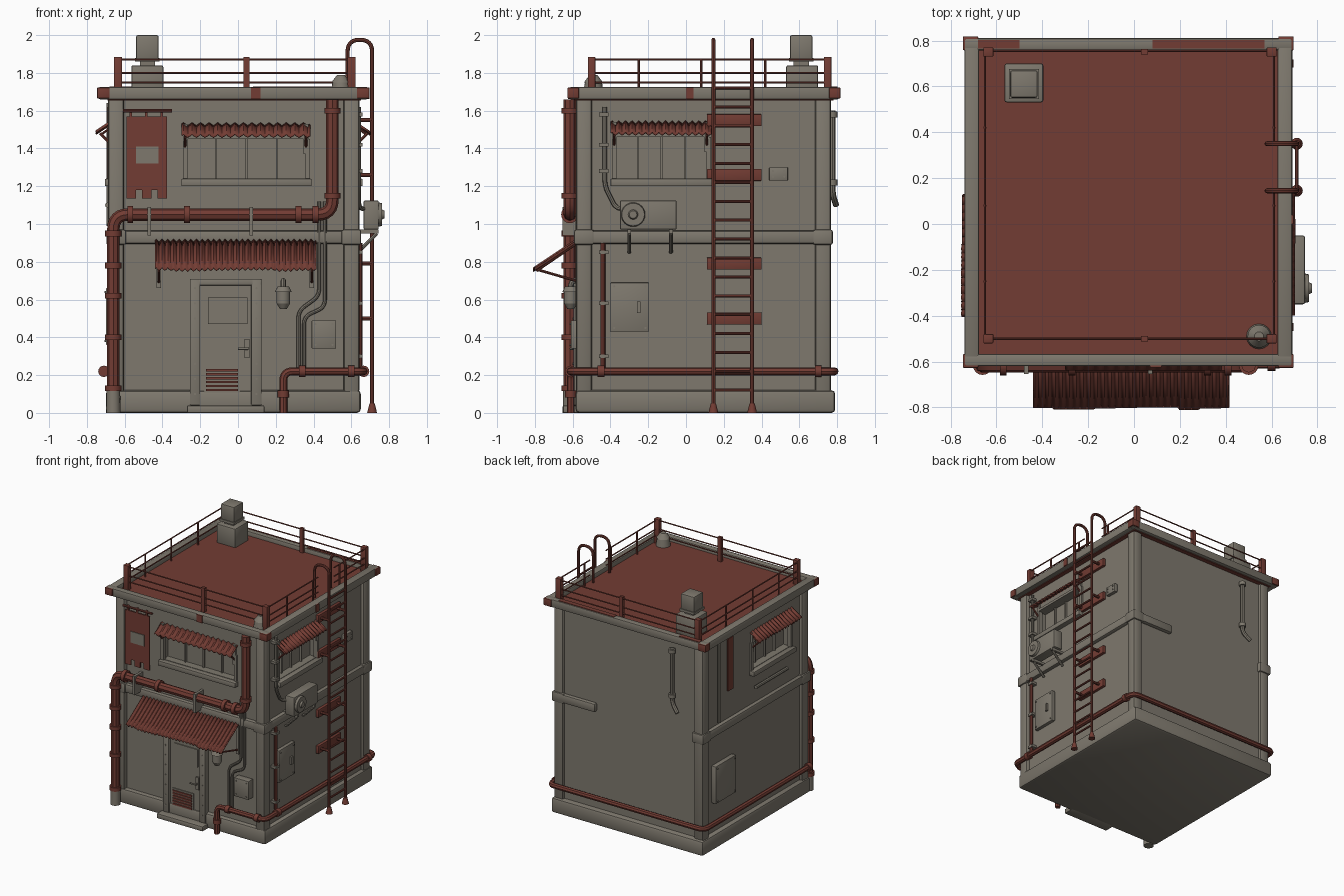
import bpy, bmesh, math, random
from mathutils import Vector

random.seed(4)
if "Cube" in bpy.data.objects:
    bpy.data.objects.remove(bpy.data.objects["Cube"], do_unlink=True)


def material(name, colour):
    mat = bpy.data.materials.new(name)
    mat.use_nodes = True
    mat.diffuse_color = colour
    mat.node_tree.nodes["Principled BSDF"].inputs["Base Color"].default_value = colour
    return mat


GREY = material("warm concrete grey", (.21, .19, .155, 1))
RED = material("rust red", (.17, .045, .033, 1))


def link(name, mesh, mat):
    obj = bpy.data.objects.new(name, mesh)
    bpy.context.scene.collection.objects.link(obj)
    mesh.materials.clear()
    mesh.materials.append(mat)
    return obj


def from_bmesh(name, bm, mat):
    mesh = bpy.data.meshes.new(name)
    bm.to_mesh(mesh)
    bm.free()
    return link(name, mesh, mat)


def box(name, low, high, mat=GREY, bevel=0):
    bm = bmesh.new()
    bmesh.ops.create_cube(bm, size=1)
    for v in bm.verts:
        v.co = [a + (b - a) * (c + .5) for a, b, c in zip(low, high, v.co)]
    if bevel:
        bmesh.ops.bevel(bm, geom=bm.edges[:], offset=bevel, segments=2, profile=.5, affect='EDGES')
    return from_bmesh(name, bm, mat)


def drum(name, centre, r1, r2, length, axis=(0, 0, 1), mat=GREY, sides=16):
    bm = bmesh.new()
    bmesh.ops.create_cone(bm, cap_ends=True, segments=sides, radius1=r1, radius2=r2, depth=length)
    turn = Vector(axis).to_track_quat('Z', 'Y')
    for v in bm.verts:
        v.co = turn @ v.co + Vector(centre)
    return from_bmesh(name, bm, mat)


def pipe(name, points, radius, mat=RED, bend=0):
    """Round tube along a path whose inner corners are rounded."""
    pts = [Vector(p) for p in points]
    path = [pts[0]]
    for before, p, after in zip(pts, pts[1:], pts[2:]):
        a, b = p + (before - p).normalized() * bend, p + (after - p).normalized() * bend
        steps = [i / 6 for i in range(7)] if bend else [0]
        path += [a * (1 - t) ** 2 + p * 2 * t * (1 - t) + b * t * t for t in steps]
    path.append(pts[-1])
    curve = bpy.data.curves.new(name, 'CURVE')
    curve.dimensions, curve.bevel_depth = '3D', radius
    curve.bevel_resolution, curve.use_fill_caps = 2, True
    spline = curve.splines.new('POLY')
    spline.points.add(len(path) - 1)
    for sp, p in zip(spline.points, path):
        sp.co = (*p, 1)
    temp = bpy.data.objects.new(name + "_path", curve)
    bpy.context.scene.collection.objects.link(temp)
    bpy.context.view_layer.update()
    mesh = bpy.data.meshes.new_from_object(temp.evaluated_get(bpy.context.evaluated_depsgraph_get()))
    bpy.data.objects.remove(temp)
    return link(name, mesh, mat)


# Wall coordinates: u along the wall, d outward, v up
WALL = {
    "front": lambda u, d, v: (u, -.55 - d, v),
    "back": lambda u, d, v: (u, .745 + d, v),
    "left": lambda u, d, v: (.615 + d, u, v),
    "right": lambda u, d, v: (-.66 - d, u, v),
}


def wall_box(side, name, u, d, v, mat=GREY, bevel=0):
    ends = zip(WALL[side](u[0], d[0], v[0]), WALL[side](u[1], d[1], v[1]))
    low, high = zip(*[sorted(pair) for pair in ends])
    return box(f"{side}_{name}", low, high, mat, bevel)


def wall_pipe(side, name, points, radius, mat=RED, bend=0):
    return pipe(f"{side}_{name}", [WALL[side](*p) for p in points], radius, mat, bend)


def panel(side, name, u, v, depth=.03):
    wall_box(side, name, u, (0, depth), v, GREY, .005)
    for a in (u[0] + .02, u[1] - .02):
        for b in (v[0] + .02, v[1] - .02):
            wall_pipe(side, name + "_bolt", [(a, depth, b), (a, depth + .006, b)], .006, GREY)


def awning(side, name, u, reach, v, waves):
    """Corrugated sheets with slightly uneven lower edges."""
    bm = bmesh.new()
    rows, drop = [], 0
    for i in range(waves * 4 + 1):
        if i % 12 == 0:
            drop = random.uniform(0, .05)
        a = u[0] + (u[1] - u[0]) * i / (waves * 4)
        lift = .008 * math.sin(i * math.pi / 2)
        rows.append([bm.verts.new(WALL[side](a, reach * t, v[1] + (v[0] - v[1]) * t + lift))
                     for t in (0, .5, 1 - drop)])
    for p, q in zip(rows, rows[1:]):
        for k in range(2):
            bm.faces.new((p[k], p[k + 1], q[k + 1], q[k]))
    obj = from_bmesh(f"{side}_{name}", bm, RED)
    obj.modifiers.new("thickness", 'SOLIDIFY').thickness = .008
    for a in (u[0] + .02, u[1] - .02):
        wall_pipe(side, name + "_strut", [(a, 0, v[0] - .07), (a, reach - .02, v[0])], .007)
        wall_pipe(side, name + "_arm", [(a, 0, v[1] - .02), (a, reach - .02, v[0] - .01)], .006)
        wall_box(side, name + "_mount", (a - .012, a + .012), (0, .015), (v[0] - .1, v[1]))


def window(side, u, v):
    wall_box(side, "window_sill", (u[0] - .02, u[1] + .02), (0, .045), (v[0] - .04, v[0]), GREY, .006)
    wall_box(side, "window_lintel", u, (-.02, .015), (v[1], v[1] + .02))
    for a in u:
        wall_box(side, "window_jamb", (a - .012, a + .012), (-.02, .015), v)
    for k in range(1, 4):
        a = u[0] + (u[1] - u[0]) * k / 4
        wall_box(side, "window_mullion", (a - .005, a + .005), (-.06, -.045), v)


# Main walls with recessed window openings
walls = box("walls", (-.66, -.55, .02), (.615, .745, 1.67))
OPENINGS = {"front": ((-.28, .37), (1.24, 1.45)), "left": ((-.38, .12), (1.24, 1.46)),
            "right": ((-.38, .12), (1.24, 1.46))}
bpy.context.view_layer.objects.active = walls
for side, (u, v) in OPENINGS.items():
    cutter = wall_box(side, "window_cutter", u, (-.06, .05), v)
    cutter.hide_render = True
    cut = walls.modifiers.new("opening", 'BOOLEAN')
    cut.operation, cut.solver, cut.object = 'DIFFERENCE', 'EXACT', cutter
    bpy.ops.object.modifier_apply(modifier=cut.name)
    bpy.data.objects.remove(cutter)
    window(side, u, v)
    awning(side, "window_awning", (u[0] - .02, u[1] + .01), .09, (v[1] + .02, v[1] + .08), 15)

# Plinth, corner pillars and middle band
box("plinth", (-.7, -.585, 0), (.65, .79, .12), GREY, .02)
for x in (-.645, .6):
    for y in (-.54, .725):
        box("corner_pillar", (x - .042, y - .042, .1), (x + .042, y + .042, 1.68), GREY, .018)
        box("band_collar", (x - .052, y - .052, .89), (x + .052, y + .052, .97), GREY, .01)
for side, u in {"front": (-.69, .64), "left": (-.58, .77), "right": (-.58, .77), "back": (.27, .64)}.items():
    wall_box(side, "middle_band", u, (-.01, .032), (.895, .965), GREY, .014)

# Roof slab and parapet trim with red clips
box("roof", (-.69, -.59, 1.655), (.65, .78, 1.69), RED)
for y in (-.62, .757):
    box("parapet_long", (-.74, y, 1.66), (.69, y + .053, 1.725), GREY, .01)
for x in (-.74, .625):
    box("parapet_side", (x, -.61, 1.66), (x + .065, .8, 1.725), GREY, .01)
for x in (-.74, .635):
    for y in (-.625, .76):
        box("trim_corner_clip", (x - .006, y - .003, 1.665), (x + .061, y + .058, 1.722), RED, .005)
box("trim_front_clip", (.07, -.626, 1.662), (.12, -.58, 1.722), RED)
box("trim_side_clip", (.65, 0, 1.662), (.696, .04, 1.722), RED)
for u in ((-.68, -.5), (.08, .57)):
    box("trim_back_patch", (u[0], .765, 1.72), (u[1], .803, 1.729), RED)

# Roof railing
for x in (-.635, .6):
    for y in (-.5, .75):
        box("rail_corner_post", (x - .022, y - .02, 1.68), (x + .022, y + .02, 1.885), RED, .004)
for y in (-.5, .75):
    box("rail_middle_post", (.03, y - .012, 1.68), (.06, y + .012, 1.885), RED)
for x in (-.65, .61):
    for y in (-.25, .08, .42):
        pipe("rail_thin_post", [(x, y, 1.68), (x, y, 1.87)], .007)
for z in (1.75, 1.8, 1.87):
    for y in (-.5, .755):
        pipe("rail_long", [(-.64, y, z), (.6, y, z)], .005)
    pipe("rail_right", [(-.65, -.5, z), (-.65, .75, z)], .005)
    for a, b in ((-.5, .145), (.35, .75)):
        pipe("rail_left", [(.61, a, z), (.61, b, z)], .005)

# Chimney and roof vent
box("chimney_base", (-.565, .53, 1.68), (-.395, .7, 1.84), GREY, .01)
box("chimney_neck", (-.52, .57, 1.83), (-.44, .65, 1.88))
box("chimney_head", (-.54, .55, 1.87), (-.42, .67, 2), GREY, .01)
box("chimney_cap_rim", (-.545, .545, 1.86), (-.415, .675, 1.88))
drum("vent_skirt", (.545, -.49, 1.72), .055, .045, .06)
drum("vent_dome", (.545, -.49, 1.77), .05, .02, .04)

# Large front drainpipe with couplings
pipe("drainpipe", [(-.66, -.615, .1), (-.66, -.615, 1.05), (.5, -.615, 1.05), (.5, -.615, 1.66)], .033, RED, .08)
drum("drainpipe_foot", (-.66, -.615, .065), .038, .036, .13)
for z in (.13, .4, .62, .78, .95):
    drum("drain_coupling", (-.66, -.615, z), .043, .043, .03, mat=RED)
for z in (1.15, 1.6):
    drum("drain_coupling", (.5, -.615, z), .043, .043, .03, mat=RED)
for x in (-.57, -.27, .32, .41):
    drum("drain_coupling", (x, -.615, 1.05), .046, .046, .03, (1, 0, 0), RED)
for x in (-.47, .07):
    wall_box("front", "drain_hanger", (x - .01, x + .01), (0, .105), (.94, 1.09))

# Low red pipe running round the building
pipe("ring_pipe", [(.24, -.61, 0), (.24, -.61, .22), (.665, -.61, .22), (.665, .787, .22),
                   (-.71, .787, .22), (-.71, -.56, .22)], .021, RED, .05)
for c, axis in (((.24, -.61, .1), (0, 0, 1)), ((.34, -.61, .22), (1, 0, 0)), ((.6, -.61, .22), (1, 0, 0)),
                ((.665, -.45, .22), (0, 1, 0)), ((.665, .7, .22), (0, 1, 0)), ((-.71, -.54, .22), (0, 1, 0))):
    drum("ring_pipe_coupling", c, .03, .03, .035, axis, RED)

# Ladder with hooped tops and wall brackets
for y in (.145, .35):
    pipe("ladder_rail", [(.71, y, 0), (.71, y, 1.975), (.58, y, 1.975), (.58, y, 1.7)], .011, RED, .064)
    drum("ladder_foot", (.71, y, .025), .026, .014, .05, mat=RED)
for k in range(17):
    z = .12 + k * .1
    pipe("ladder_rung", [(.71, .145, z), (.71, .35, z)], .008)
for z in (.5, .79, 1.26, 1.55):
    wall_box("left", "ladder_bracket", (.11, .4), (0, .025), (z - .032, z + .032), RED, .004)
    for y in (.145, .35):
        wall_pipe("left", "ladder_stay", [(y, 0, z), (y, .095, z)], .011)

# Entrance awning, step and door
awning("front", "entrance_awning", (-.44, .41), .262, (.76, .935), 28)
wall_box("front", "step", (-.27, .14), (0, .1), (0, .04), GREY, .008)
wall_box("front", "door_leaf", (-.2, .07), (0, .025), (.04, .68))
for u in ((-.255, -.2), (.07, .125)):
    wall_box("front", "door_jamb", u, (0, .045), (.04, .71), GREY, .006)
    for k in range(8):
        a, z = sum(u) / 2, .1 + k * .08
        wall_pipe("front", "door_rivet", [(a, .045, z), (a, .05, z)], .006, GREY)
wall_box("front", "door_head", (-.255, .125), (0, .045), (.675, .71), GREY, .006)
wall_box("front", "door_plate", (-.16, .05), (.025, .033), (.47, .61), GREY)
wall_box("front", "door_vent", (-.18, .01), (.025, .032), (.1, .245))
for k in range(6):
    wall_box("front", "door_slat", (-.17, 0), (.03, .04), (.115 + k * .021, .127 + k * .021), RED)
wall_box("front", "door_lock", (.035, .06), (.025, .04), (.29, .39))
wall_pipe("front", "door_handle", [(.05, .04, .34), (.05, .06, .34), (0, .06, .34)], .007, GREY)

# Wall lamp, fuse box and conduits beside the door
wall_pipe("front", "lamp_arm", [(.24, 0, .7), (.24, .06, .7), (.24, .06, .64)], .014, GREY, .03)
for z, r1, r2, h in ((.655, .045, .03, .03), (.61, .036, .036, .06), (.565, .018, .036, .03)):
    drum("lamp_body", WALL["front"](.24, .06, z), r1, r2, h)
panel("front", "fuse_box", (.39, .52), (.34, .49), .06)
for k, u in enumerate((.43, .46)):
    wall_pipe("front", "conduit", [(u, .025, 1.12), (u, .025, .62 - k * .06), (u - .11, .025, .54 - k * .03),
                                   (u - .11, .025, .2)], .01, GREY, .04)

# Hanging banner with a notched hem
wall_pipe("front", "banner_bar", [(-.61, .04, 1.6), (-.35, .04, 1.6)], .009)
wall_box("front", "banner_cloth", (-.59, -.375), (.03, .04), (1.18, 1.57), RED)
wall_box("front", "banner_patch", (-.54, -.42), (.04, .045), (1.32, 1.41), GREY)
for k in range(3):
    u = -.59 + k * .082
    wall_box("front", "banner_tab", (u, u + .05), (.03, .04), (1.135, 1.18), RED)
    wall_box("front", "banner_loop", (u + .015, u + .03), (.03, .04), (1.57, 1.61), RED)

# Left wall: air conditioner, hatch, conduits and switch box
wall_box("left", "cooler_body", (-.35, -.05), (.05, .13), (.97, 1.125), GREY, .008)
drum("cooler_fan_ring", WALL["left"](-.28, .135, 1.05), .066, .06, .025, (1, 0, 0), sides=24)
drum("cooler_fan_hub", WALL["left"](-.28, .15, 1.05), .03, .02, .02, (1, 0, 0))
for y in (-.3, -.08):
    wall_box("left", "cooler_shelf", (y - .01, y + .01), (0, .13), (.95, .97))
    wall_pipe("left", "cooler_strut", [(y, .02, .85), (y, .12, .95)], .01, GREY)
panel("left", "hatch", (-.4, -.195), (.43, .69))
wall_box("left", "hatch_handle", (-.26, -.24), (.03, .045), (.53, .59))
panel("left", "switch_box", (.44, .54), (1.23, 1.3))
wall_pipe("left", "conduit_low", [(-.44, .03, .24), (-.44, .03, .9)], .013)
wall_pipe("left", "conduit_high", [(-.43, .025, 1.62), (-.43, .025, 1.2), (-.37, .025, 1.08),
                                   (-.33, .06, 1.08)], .012, GREY, .04)
for z in (.3, .58, .85, 1.28, 1.42, 1.58):
    wall_box("left", "conduit_clamp", (-.46, -.41), (0, .045), (z - .01, z + .01))

# Right wall: hatch, narrow pennant and conduits
panel("right", "hatch", (.36, .62), (.36, .66), .04)
wall_box("right", "pennant", (.38, .45), (.02, .03), (1.2, 1.62), RED)
wall_pipe("right", "conduit", [(.56, .025, 1.64), (.56, .025, .99)], .012, GREY)
wall_pipe("right", "low_bar", [(-.3, .03, 1.1), (.1, .03, 1.1)], .014, GREY)

# Back wall: bent vent pipe
wall_pipe("back", "vent_pipe", [(-.42, .03, 1.6), (-.42, .03, 1.16), (-.48, .05, 1.1)], .016, GREY, .04)
for z in (1.22, 1.58):
    drum("back_vent_collar", WALL["back"](-.42, .03, z), .026, .026, .03)

# Smooth round parts while keeping hard edges
bpy.ops.object.select_all(action='DESELECT')
for obj in bpy.context.scene.objects:
    if obj.type == 'MESH':
        obj.select_set(True)
        bpy.context.view_layer.objects.active = obj
bpy.ops.object.shade_smooth_by_angle(angle=math.radians(40))
